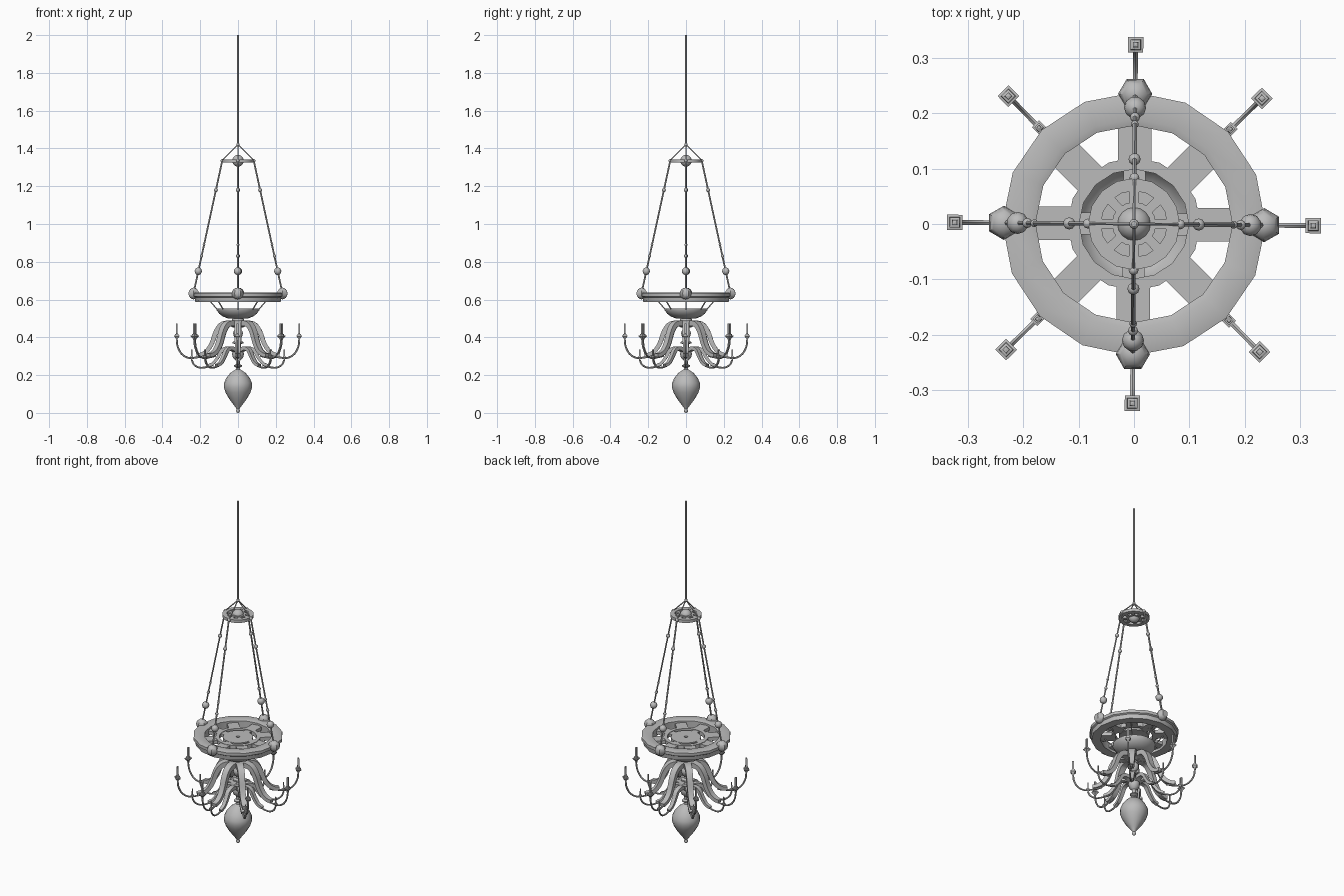
import bpy, bmesh, math
from mathutils import Vector, Matrix

if "Cube" in bpy.data.objects:
    bpy.data.objects.remove(bpy.data.objects["Cube"])

metal = bpy.data.materials.new("grey_metal")
metal.use_nodes = True
metal.diffuse_color = (0.5, 0.5, 0.5, 1)
metal.node_tree.nodes["Principled BSDF"].inputs["Base Color"].default_value = (0.5, 0.5, 0.5, 1)
TWIST = Matrix.Rotation(-0.009, 3, "Z")  # the whole lamp hangs slightly turned


def finish(bm, name, copies=1, smooth=40):
    """Repeat the mesh around z, then make it an object."""
    base = list(bm.verts) + list(bm.edges) + list(bm.faces)
    for i in range(1, copies):
        new = bmesh.ops.duplicate(bm, geom=base)["geom"]
        bmesh.ops.rotate(bm, verts=[v for v in new if isinstance(v, bmesh.types.BMVert)],
                         matrix=Matrix.Rotation(math.tau * i / copies, 3, "Z"))
    bmesh.ops.rotate(bm, verts=bm.verts, matrix=TWIST)
    bmesh.ops.recalc_face_normals(bm, faces=bm.faces)
    mesh = bpy.data.meshes.new(name)
    bm.to_mesh(mesh)
    bm.free()
    mesh.materials.append(metal)
    ob = bpy.data.objects.new(name, mesh)
    bpy.context.collection.objects.link(ob)
    if smooth:
        bpy.ops.object.select_all(action="DESELECT")
        ob.select_set(True)
        bpy.context.view_layer.objects.active = ob
        bpy.ops.object.shade_smooth_by_angle(angle=math.radians(smooth))


def add_lathe(bm, profile, sides, at=(0, 0, 0), closed=False, turn=0):
    """Spin (radius, z) points around z."""
    rings = []
    for r, z in profile:
        n = 1 if r == 0 else sides
        rings.append([bm.verts.new(Vector(at) + Vector((r * math.cos(math.tau * k / sides + turn),
                      r * math.sin(math.tau * k / sides + turn), z))) for k in range(n)])
    pairs = list(zip(rings, rings[1:])) + ([(rings[-1], rings[0])] if closed else [])
    for a, b in pairs:
        if len(a) == len(b) == 1:  # two points on the axis need no faces
            continue
        for k in range(sides):
            j = (k + 1) % sides
            quad = [a[k % len(a)], a[j % len(a)], b[j % len(b)], b[k % len(b)]]
            bm.faces.new(list(dict.fromkeys(quad)))


def lathe(name, profile, sides, closed=False, smooth=40):
    bm = bmesh.new()
    add_lathe(bm, profile, sides, closed=closed)
    finish(bm, name, smooth=smooth)


def spline(pts, steps=4):
    """Catmull-Rom smoothing of (radius, z) points."""
    p = [Vector(q) for q in pts]
    p = [2 * p[0] - p[1]] + p + [2 * p[-1] - p[-2]]
    out = []
    for a, b, c, d in zip(p, p[1:], p[2:], p[3:]):
        for s in range(steps):
            t = s / steps
            out.append(0.5 * (2 * b + (c - a) * t + (2 * a - 5 * b + 4 * c - d) * t * t
                              + (3 * b - a - 3 * c + d) * t ** 3))
    return out + [p[-2]]


def add_sweep(bm, path, wide, thick, sides, taper=1.0):
    """Sweep a flat or round section along a path in the xz plane."""
    rings = []
    for i, p in enumerate(path):
        d = (path[min(i + 1, len(path) - 1)] - path[max(i - 1, 0)]).normalized()
        f = 1 + (taper - 1) * i / (len(path) - 1)
        ring = []
        for k in range(sides):
            a = math.tau * (k + 0.5) / sides
            u, v = wide * f * math.cos(a), thick * f * math.sin(a)
            ring.append(bm.verts.new((p.x - d.y * v, u, p.y + d.x * v)))
        rings.append(ring)
    for a, b in zip(rings, rings[1:]):
        for k in range(sides):
            j = (k + 1) % sides
            bm.faces.new((a[k], a[j], b[j], b[k]))
    bm.faces.new(rings[0])
    bm.faces.new(rings[-1])


def balls(name, spots, copies=1, seg=10, rings=8):
    """Balls given as (radius, x, z)."""
    bm = bmesh.new()
    for r, x, z in spots:
        bmesh.ops.create_uvsphere(bm, u_segments=seg, v_segments=rings, radius=r,
                                  matrix=Matrix.Translation((x, 0, z)))
    finish(bm, name, copies)


def bars(name, start, end, wide, thick, copies, sides=4):
    bm = bmesh.new()
    add_sweep(bm, [Vector(start), Vector(end)], wide, thick, sides)
    finish(bm, name, copies)


def ring(name, inner, outer, low, high, sides):
    lathe(name, [(inner, low), (outer, low), (outer, high), (inner, high)], sides, True, 30)


# Hanging rod and upper wheel
bars("hanging_rod", (0, 1.41), (0, 2), 0.005, 0.005, 1, 8)
bars("top_stays", (0, 1.42), (0.083, 1.337), 0.003, 0.003, 4, 6)
ring("top_wheel_rim", 0.06, 0.083, 1.325, 1.342, 16)
ring("top_wheel_hub", 0.012, 0.04, 1.325, 1.342, 16)
bars("top_wheel_spokes", (0.035, 1.334), (0.065, 1.334), 0.012, 0.009, 8)
balls("top_wheel_ball", [(0.031, 0, 1.335)], 1, 16, 10)
balls("apex_bead", [(0.009, 0, 1.42)])

# Four chains with beads
bars("chains", (0.083, 1.337), (0.234, 0.64), 0.0045, 0.0045, 4, 6)
balls("chain_beads", [(r, 0.083 + (1.337 - z) * 0.217, z) for z, r in (
    (1.335, 0.009), (1.18, 0.011), (0.89, 0.007), (0.83, 0.009), (0.75, 0.02))], 4)
balls("rim_balls", [(0.031, 0.235, 0.632)], 4, 6, 8)

# Large flat wheel
lathe("wheel_rim", [(0.178, 0.588), (0.226, 0.588), (0.23, 0.612), (0.238, 0.617), (0.238, 0.634),
      (0.225, 0.637), (0.19, 0.637), (0.178, 0.633)], 16, True, 25)
bars("wheel_spokes", (0.112, 0.612), (0.185, 0.612), 0.043, 0.014, 8)
ring("wheel_inner_ring", 0.099, 0.12, 0.602, 0.624, 16)
ring("wheel_center", 0.01, 0.08, 0.602, 0.622, 16)
bars("wheel_bridges", (0.075, 0.612), (0.103, 0.612), 0.028, 0.013, 4)

# Open bowl hung below on thin struts
lathe("bowl", [(0, 0.504), (0.054, 0.507), (0.077, 0.515), (0.095, 0.529), (0.104, 0.549), (0.114, 0.552),
               (0.113, 0.544), (0.1, 0.525), (0.08, 0.51), (0.055, 0.501), (0, 0.498)], 16)
bars("bowl_struts", (0.155, 0.6), (0.108, 0.545), 0.003, 0.003, 8, 6)

# Turned column and pendant
lathe("column", [(0, 0.503), (0.03, 0.5), (0.033, 0.485), (0.022, 0.475), (0.011, 0.455), (0.012, 0.445),
      (0.024, 0.432), (0.026, 0.42), (0.022, 0.405), (0.01, 0.392), (0.01, 0.382), (0.028, 0.376),
      (0.028, 0.368), (0.011, 0.362), (0.012, 0.345), (0.026, 0.332), (0.032, 0.312), (0.026, 0.29),
      (0.012, 0.278), (0.01, 0.258), (0.022, 0.252), (0.022, 0.246), (0.01, 0.24), (0.012, 0.225)], 12)
lathe("pendant", [(0, 0.235), (0.016, 0.228), (0.04, 0.212), (0.062, 0.185), (0.074, 0.158), (0.075, 0.135),
      (0.066, 0.108), (0.048, 0.076), (0.026, 0.046), (0.01, 0.026), (0.006, 0.018)], 16)
balls("pendant_tip", [(0.011, 0, 0.011)])


def arm_tier(tier, body, tube, width, cup):
    """Eight scrolled arms, each ending in a square candle cup."""
    bm = bmesh.new()
    add_sweep(bm, spline(body), width, width * 0.75, 4, 0.65)
    finish(bm, tier + "_arms", 8, smooth=35)
    bm = bmesh.new()
    add_sweep(bm, spline(tube), 0.005, 0.005, 6)
    finish(bm, tier + "_branches", 8)
    x, z = tube[-1]
    bm = bmesh.new()
    outline = [(0, -0.012), (0.3, -0.01), (0.4, 0), (0.5, 0.008), (1.4, 0.02), (1.4, 0.025),
               (0.95, 0.026), (0.9, 0.033), (0.5, 0.034), (0.45, 0.087), (0, 0.088)]
    add_lathe(bm, [(r * cup, h * cup / 0.014) for r, h in outline], 4, (x, 0, z), turn=math.pi / 4)
    finish(bm, tier + "_candles", 8, smooth=0)


arm_tier("upper", [(0.015, 0.467), (0.052, 0.475), (0.09, 0.465), (0.117, 0.427), (0.138, 0.37),
                   (0.163, 0.33), (0.193, 0.31), (0.22, 0.305)],
         [(0.17, 0.302), (0.21, 0.295), (0.26, 0.291), (0.298, 0.312), (0.319, 0.35), (0.324, 0.385)],
         0.028, 0.014)
arm_tier("lower", [(0.015, 0.327), (0.052, 0.342), (0.084, 0.332), (0.105, 0.297), (0.13, 0.264),
                   (0.16, 0.25)],
         [(0.13, 0.255), (0.17, 0.242), (0.205, 0.24), (0.232, 0.255), (0.245, 0.28)],
         0.02, 0.009)
